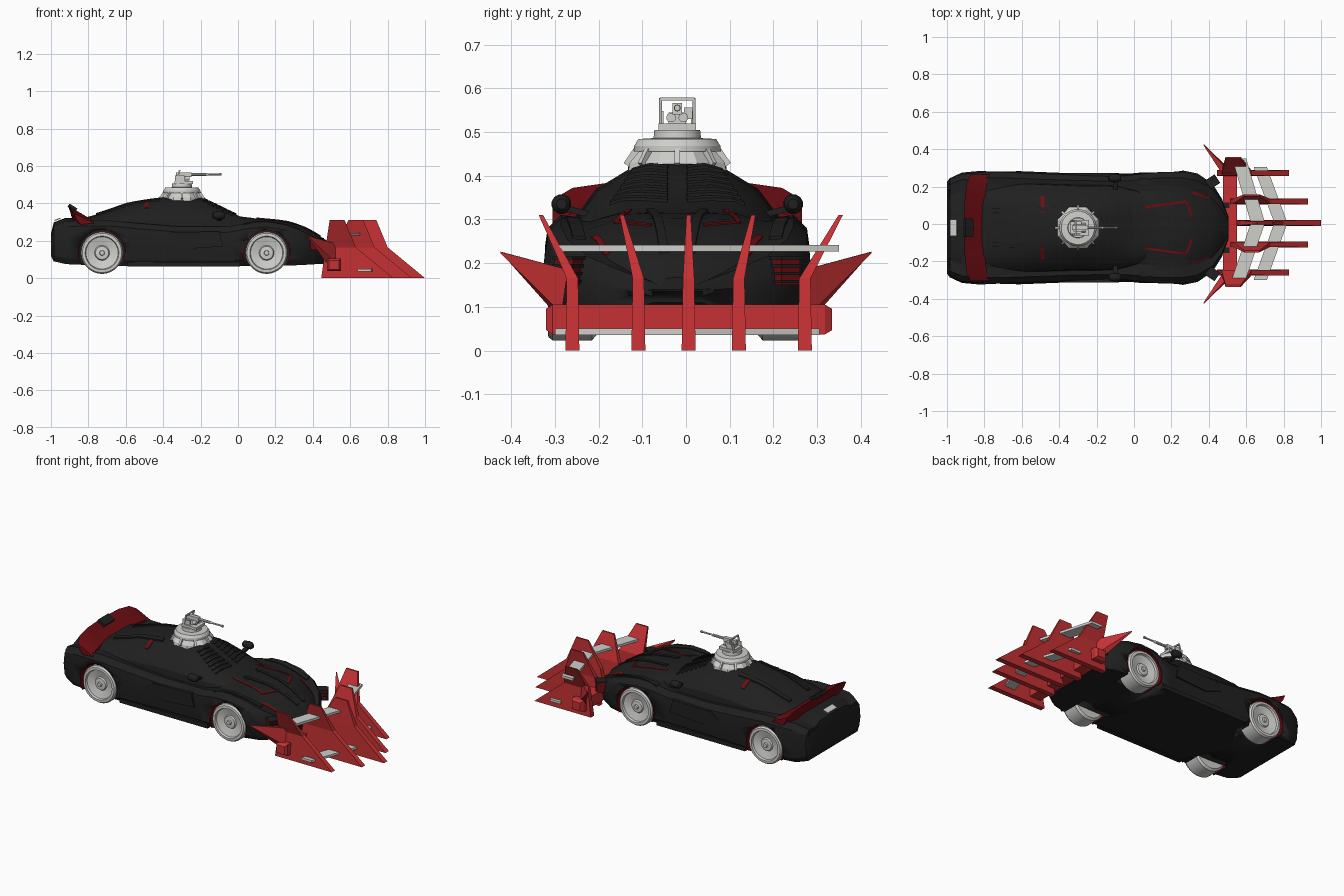
import bpy, bmesh, math
from mathutils import Vector, Matrix, Euler
from mathutils.bvhtree import BVHTree

if "Cube" in bpy.data.objects:
    bpy.data.objects.remove(bpy.data.objects["Cube"])

CY = -0.02  # centre line of the car (the plough is centred on 0)


def material(name, rgb):
    m = bpy.data.materials.new(name)
    m.diffuse_color = (*rgb, 1)
    m.use_nodes = True
    m.node_tree.nodes["Principled BSDF"].inputs["Base Color"].default_value = m.diffuse_color
    return m


BLACK = material("matt black", (0.014, 0.014, 0.014))
RED = material("bright red", (0.56, 0.03, 0.033))
DARK = material("dark red", (0.15, 0.004, 0.006))
GREY = material("light grey", (0.62, 0.62, 0.60))


def finish(name, bm, mat, smooth=None):
    bmesh.ops.recalc_face_normals(bm, faces=bm.faces)
    me = bpy.data.meshes.new(name)
    bm.to_mesh(me)
    bm.free()
    me.materials.append(mat)
    ob = bpy.data.objects.new(name, me)
    bpy.context.collection.objects.link(ob)
    bpy.ops.object.select_all(action='DESELECT')
    ob.select_set(True)
    bpy.context.view_layer.objects.active = ob
    if smooth:
        bpy.ops.object.shade_smooth_by_angle(angle=math.radians(smooth))
    return ob


def loft(name, rings, mat, smooth=None):
    """Skin closed rings of equal point count and cap both ends."""
    bm = bmesh.new()
    vs = [[bm.verts.new(p) for p in r] for r in rings]
    n = len(vs[0])
    for a, b in zip(vs, vs[1:]):
        for i in range(n):
            bm.faces.new((a[i], a[(i + 1) % n], b[(i + 1) % n], b[i]))
    bm.faces.new(vs[0])
    bm.faces.new(vs[-1])
    return finish(name, bm, mat, smooth)


def box(name, c, size, mat, rot=(0, 0, 0)):
    bm = bmesh.new()
    m = Matrix.Translation(c) @ Euler(rot).to_matrix().to_4x4() @ Matrix.Diagonal((*size, 1))
    bmesh.ops.create_cube(bm, size=1, matrix=m)
    return finish(name, bm, mat)


def lathe(name, c, profile, mat, axis='z', segs=32, smooth=30):
    """Profile of (radius, distance along axis)."""
    rings = []
    for r, h in profile:
        ring = []
        for i in range(segs):
            a = 2 * math.pi * (i + .5) / segs
            u, v = r * math.cos(a), r * math.sin(a)
            p = {'z': (u, v, h), 'y': (u, h, v), 'x': (h, u, v)}[axis]
            ring.append(Vector(c) + Vector(p))
        rings.append(ring)
    return loft(name, rings, mat, smooth)


def rect(x0, x1, y0, y1, z):
    return [(x0, y0, z), (x1, y0, z), (x1, y1, z), (x0, y1, z)]


def mirrored(half, x):
    """Half section (y, z) from bottom centre to top centre -> full ring."""
    other = [(-y, z) for y, z in half[-2:0:-1]]
    return [(x, CY + y, z) for y, z in half + other]


# ---- body shell: x, bottom z, half width, shoulder z, centre z
stations = [
    (-1.0, .12, .245, .215, .235), (-.985, .09, .265, .28, .295), (-.92, .075, .295, .305, .32),
    (-.8, .07, .306, .31, .312), (-.7, .065, .306, .31, .315), (-.55, .065, .3, .295, .33),
    (-.3, .065, .29, .275, .3), (-.05, .065, .286, .275, .305), (.05, .065, .297, .295, .315),
    (.15, .065, .306, .303, .312), (.26, .067, .306, .285, .3), (.34, .07, .29, .255, .275),
    (.42, .075, .235, .215, .235), (.47, .085, .155, .185, .2), (.505, .11, .06, .155, .165)]
rings = []
for x, zb, w, zs, zc in stations:
    zm = zb + .6 * (zs - zb)
    rings.append(mirrored([(0, zb), (.9 * w, zb), (.97 * w, zb + .03), (w, zm), (.97 * w, zs - .03),
                           (.87 * w, zs), (.66 * w, zs - .008), (.45 * w, zc), (0, zc + .003)], x))
body = loft("body_shell", rings, BLACK, 25)

# ---- cabin and engine cover: x, base half width, roof half width, top z
cabin_st = [(-.86, .2, .14, .312), (-.74, .225, .14, .345), (-.58, .24, .13, .4), (-.42, .235, .11, .43),
            (-.3, .23, .1, .437), (-.19, .23, .1, .427), (-.09, .225, .12, .378), (.01, .2, .14, .33),
            (.12, .16, .11, .316)]
rings = []
for x, wb, wr, zt in cabin_st:
    k = zt - .28
    rings.append(mirrored([(0, .26), (wb, .26), (wb * .97, .28 + .22 * k), ((wb * .6 + wr * .4), .28 + .6 * k),
                           (wr, zt - .1 * k), (wr * .6, zt), (0, zt)], x))
cabin = loft("cabin", rings, BLACK, 25)

# ---- wheels, arches cut into the body, and dark red arch linings
for wx, label in ((-.727, "rear"), (.153, "front")):
    for s in (1, -1):
        cutter = lathe("arch_cutter", (wx, CY, .135), [(.126, s * .165), (.126, s * .4)], DARK, 'y', 40)
        mod = body.modifiers.new("arch", 'BOOLEAN')
        mod.operation, mod.solver, mod.object = 'DIFFERENCE', 'EXACT', cutter
        bpy.context.view_layer.objects.active = body
        bpy.ops.object.modifier_apply(modifier=mod.name)
        bpy.data.objects.remove(cutter)
        arc = []
        for i in range(25):
            a = math.radians(-28 + 236 * i / 24)
            arc.append([(wx + r * math.cos(a), CY + s * y, .135 + r * math.sin(a))
                        for r, y in ((.122, .17), (.122, .293), (.129, .293), (.129, .17))])
        loft(f"{label}_arch_lining", arc, DARK, 30)
        lathe(f"{label}_wheel", (wx, CY, .135),
              [(.1, s * .185), (.112, s * .195), (.112, s * .285), (.105, s * .295), (.09, s * .296),
               (.086, s * .284), (.04, s * .272), (.035, s * .28), (.014, s * .282), (.012, s * .292)],
              GREY, 'y', 40)

# ---- strips laid on the upper surface
dg = bpy.context.evaluated_depsgraph_get()
dg.update()
trees = [BVHTree.FromObject(o, dg) for o in (body, cabin)]


def top_z(x, y):
    hits = [t.ray_cast(Vector((x, y, 1)), Vector((0, 0, -1)))[0] for t in trees]
    return max((h.z for h in hits if h), default=.2)


def strip(name, a, b, width, height, mat, steps=8):
    a, b = Vector(a), Vector(b)
    n = Vector((a.y - b.y, b.x - a.x)).normalized() * width / 2
    rings = []
    for i in range(steps + 1):
        p = a.lerp(b, i / steps)
        e, f = p + n, p - n
        ze, zf = top_z(*e), top_z(*f)
        rings.append([(e.x, e.y, ze - .008), (e.x, e.y, ze + height), (f.x, f.y, zf + height), (f.x, f.y, zf - .008)])
    loft(name, rings, mat)


for s in (1, -1):
    Y = lambda v: CY + s * v
    # bonnet seams and engine cover vents
    strip("bonnet_seam", (.06, Y(.11)), (.28, Y(.14)), .012, .003, DARK)
    strip("bonnet_front_seam", (.28, Y(.14)), (.31, Y(.06)), .012, .003, DARK)
    strip("nose_seam", (.31, Y(.19)), (.40, Y(.16)), .012, .003, DARK)
    strip("engine_vent", (-.49, Y(.08)), (-.49, Y(.17)), .022, .004, DARK)
    strip("bonnet_rib", (.1, Y(.06)), (.44, Y(.03)), .02, .006, BLACK)
    strip("engine_cover_rib", (-.76, Y(.09)), (-.42, Y(.1)), .025, .008, BLACK)
    strip("fender_ridge", (.03, Y(.25)), (.33, Y(.225)), .03, .006, BLACK)
    # windscreen louvres
    for i in range(7):
        x = -.165 + i * .025
        strip("windscreen_louvre", (x, Y(.022)), (x - .02, Y(.105 + i * .008)), .012, .007, BLACK, 4)
    # front intakes with slats
    box("front_intake", (.395, Y(.232), .18), (.05, .1, .06), DARK, (0, 0, -s * .98))
    for i in range(4):
        box("intake_slat", (.4, Y(.232), .158 + i * .018), (.055, .11, .007), BLACK, (0, 0, -s * .98))
    # door panel, skirt, mirror
    door = [(-.42, .2), (-.36, .245), (-.1, .25), (-.08, .17), (-.29, .155)]
    loft("door_panel", [[(x, Y(d), z) for x, z in door] for d in (.25, .294)], BLACK)
    box("side_skirt", (-.29, Y(.275), .075), (.6, .03, .025), BLACK)
    box("mirror_arm", (-.1, Y(.235), .32), (.025, .07, .014), BLACK, (s * .25, 0, 0))
    lathe("wing_mirror", (-.1, Y(.265), .335), [(.006, -.04), (.019, -.03), (.023, 0), (.02, .02), (.012, .03)],
          BLACK, 'x', 12)
    box("rear_lamp_recess", (-.975, Y(.19), .25), (.03, .1, .03), BLACK)

# ---- rear spoiler: y, front x, front z, rear x, rear z
half = [(0, -.8, .318, -.91, .387), (.15, -.8, .318, -.905, .385), (.24, -.785, .315, -.895, .372),
        (.285, -.77, .295, -.875, .345)]
sp = [(-y, *r) for y, *r in half[:0:-1]] + half
loft("rear_spoiler", [[(fx, CY + y, fz), (rx, CY + y, rz), (rx + .012, CY + y, rz - .03), (rx + .03, CY + y, .29),
                       (fx, CY + y, fz - .03)] for y, fx, fz, rx, rz in sp], DARK, 25)
box("spoiler_block", (-.885, CY, .377), (.05, .1, .02), BLACK, (0, .55, 0))
box("rear_plate", (-.965, CY, .314), (.035, .09, .006), GREY, (0, -.35, 0))
for z in (.125, .16, .195):
    box("rear_bumper_slat", (-.985, CY, z), (.03, .4, .016), BLACK)

# ---- roof turret
TX = -.3
lathe("turret_base", (TX, CY, 0), [(.122, .405), (.118, .43), (.092, .458)], GREY, segs=8, smooth=None)
lathe("turret_ring", (TX, CY, 0), [(.1, .455), (.1, .468), (.09, .484), (.055, .486), (.053, .505)], GREY, segs=20)
for i in range(8):
    a = math.pi * i / 4
    box("turret_rib", (TX + .103 * math.cos(a), CY + .103 * math.sin(a), .44), (.02, .012, .04), GREY, (0, -.6, a))
box("gun_mount", (TX + .01, CY, .512), (.1, .085, .016), GREY)
box("gun_pedestal", (TX, CY, .53), (.045, .04, .03), GREY)
box("gun_receiver", (TX + .01, CY, .553), (.085, .022, .026), GREY)
lathe("gun_barrel", (0, CY, .555), [(.008, -.26), (.008, -.17), (.005, -.165), (.005, -.1), (.007, -.098), (.007, -.087)],
      GREY, 'x', 10)
box("ammo_box", (TX, CY + .025, .543), (.04, .02, .026), GREY)
for s in (1, -1):
    box("cage_post", (TX - .02, CY + s * .038, .546), (.008, .007, .064), GREY, (0, .25, 0))
    box("cage_side_plate", (TX - .012, CY + s * .034, .533), (.05, .005, .03), GREY)
    lathe("sight_lamp", (TX + .02, CY + s * .014, .533), [(.011, 0), (.011, .022)], GREY, 'x', 12)
box("cage_top", (TX - .012, CY, .576), (.008, .08, .007), GREY)

# ---- plough blades: y at foot, y at top, backward shift
PY = .006
for y0, y1, sh in ((0, 0, 0), (.115, .148, .07), (-.115, -.153, .07), (.266, .348, .17), (-.266, -.338, .17)):
    rings = []
    for z, bx, fx, y, t in ((0, .53 - .5 * sh, 1 - sh, y0, .016), (.165, .57 - .6 * sh, .8 - sh, y0, .013),
                            (.31, .66 - sh, .74 - sh, y1, .005)):
        rings.append(rect(bx, fx, PY + y - t, PY + y + t, z))
    loft("plough_blade", rings, RED)

# cross beam with chamfered ends
loft("plough_beam", [[(.513 + k * u, y, .071 + k * v) for u, v in ((-.038, -.034), (.038, -.034), (.038, .034), (-.038, .034))]
                     for y, k in ((-.32, .72), (-.305, 1), (.318, 1), (.334, .72))], RED)


# grey chevron braces
def chevron(name, ys, xo, xc, depth, z0, z1):
    loft(name, [[(x, y, z0), (x + depth, y, z0), (x + depth, y, z1), (x, y, z1)]
                for y, x in zip(ys, (xo, xc, xo))], GREY)


chevron("upper_brace", (-.29, PY, .35), .525, .625, .075, .227, .242)
chevron("lower_brace", (-.3, PY, .305), .64, .75, .07, .036, .05)

# side spikes and mounting arms
for s in (1, -1):
    base = [(.52, s * .27, .185), (.52, s * .285, .085), (.47, s * .3, .085), (.47, s * .27, .185)]
    tip = [(.375, s * .425, .226), (.375, s * .424, .222), (.37, s * .422, .222), (.37, s * .423, .226)]
    loft("side_spike", [base, tip], RED)
    box("plough_mount", (.45, s * .12 + CY, .09), (.12, .03, .03), BLACK)
